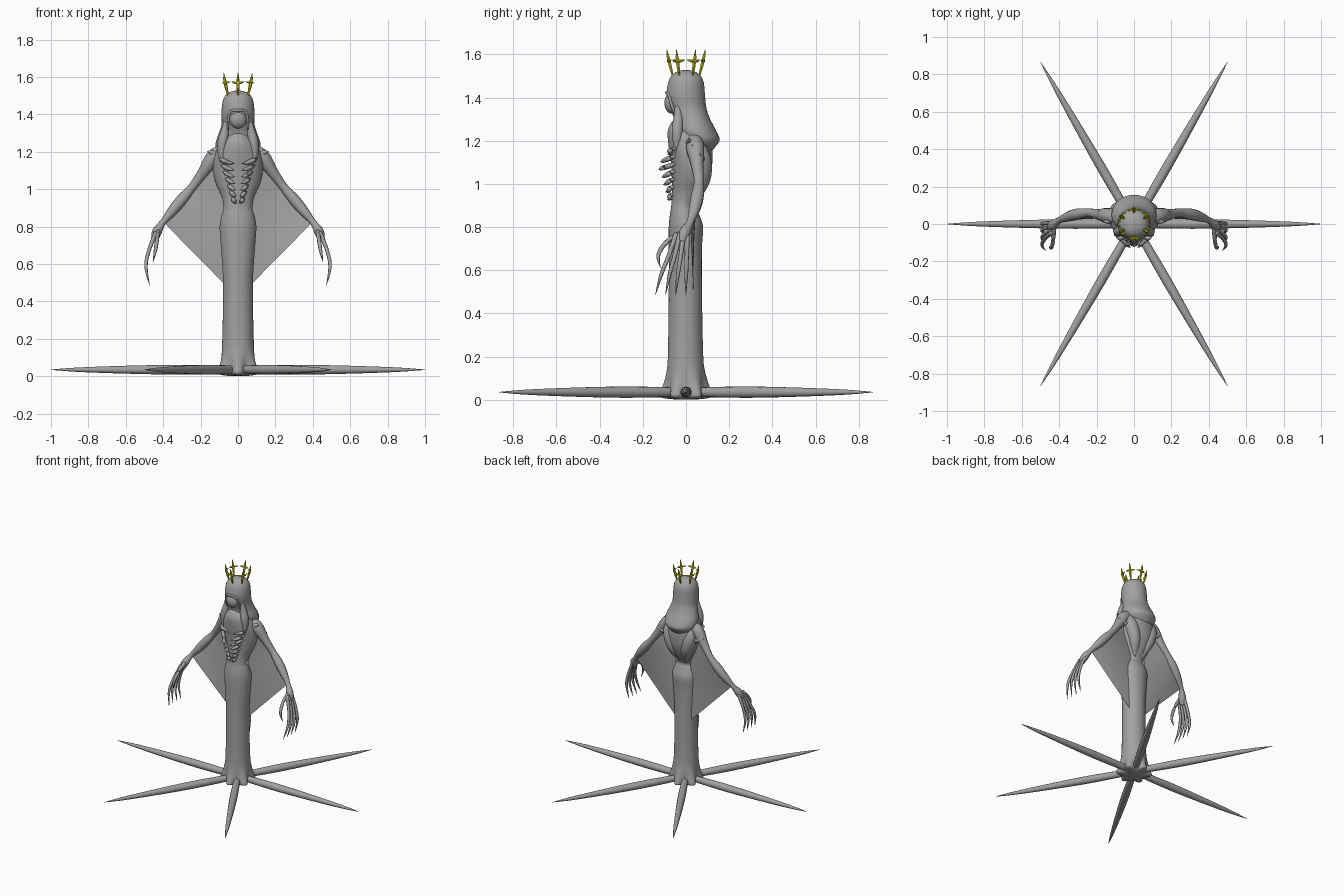
import bpy, bmesh, math
from mathutils import Vector

cube = bpy.data.objects.get("Cube")
if cube:
    bpy.data.objects.remove(cube)


def material(name, color):
    mat = bpy.data.materials.new(name)
    mat.use_nodes = True
    mat.diffuse_color = (*color, 1)
    mat.node_tree.nodes["Principled BSDF"].inputs["Base Color"].default_value = (*color, 1)
    return mat


GREY = material("ash grey", (0.36, 0.36, 0.36))
GOLD = material("bright gold", (0.68, 0.6, 0.01))


def finish(name, bm, mat, smooth=True):
    bmesh.ops.recalc_face_normals(bm, faces=bm.faces)
    mesh = bpy.data.meshes.new(name)
    bm.to_mesh(mesh)
    bm.free()
    mesh.materials.append(mat)
    obj = bpy.data.objects.new(name, mesh)
    bpy.context.collection.objects.link(obj)
    for poly in mesh.polygons:
        poly.use_smooth = smooth
    return obj


def spline(keys, steps):
    """Catmull-Rom resampling of a list of equal-length tuples."""
    keys = [Vector(k) for k in keys]
    out = []
    for i in range(len(keys) - 1):
        a, b = keys[max(i - 1, 0)], keys[i]
        c, d = keys[i + 1], keys[min(i + 2, len(keys) - 1)]
        for s in range(steps):
            t = s / steps
            out.append(b + (c - a) * (t / 2) + (a * 2 - b * 5 + c * 4 - d) * (t * t / 2)
                       + (b * 3 - a - c * 3 + d) * (t ** 3 / 2))
    return out + [keys[-1]]


def skin(bm, rings):
    """Bridge successive vertex rings and close both ends."""
    loops = [[bm.verts.new(p) for p in ring] for ring in rings]
    n = len(loops[0])
    for lo, hi in zip(loops, loops[1:]):
        for i in range(n):
            j = (i + 1) % n
            bm.faces.new((lo[i], lo[j], hi[j], hi[i]))
    bm.faces.new(loops[0])
    bm.faces.new(loops[-1])


def loft(name, rows, lobe=0.0, sides=48, steps=5):
    """Upright form from rows of height, half width, front y, back y."""
    rings = []
    for z, w, front, back in spline(rows, steps):
        flare = lobe * max(0, 1 - z / 0.18) ** 2
        ring = []
        for i in range(sides):
            a = math.tau * i / sides
            r = 1 - flare * math.cos(6 * a)
            ring.append((w * r * math.cos(a),
                         (front + back) / 2 + (back - front) / 2 * r * math.sin(a), z))
        rings.append(ring)
    bm = bmesh.new()
    skin(bm, rings)
    return finish(name, bm, GREY)


def tube(name, path, mat=GREY, sides=10, steps=5, smooth=True):
    """Swept form from path points of x, y, z, radius."""
    pts = spline(path, steps)
    centres = [p.to_3d() for p in pts]
    rings = []
    for i, c in enumerate(centres):
        t = (centres[min(i + 1, len(pts) - 1)] - centres[max(i - 1, 0)]).normalized()
        ref = Vector((0, 1, 0)) if abs(t.y) < 0.8 else Vector((1, 0, 0))
        u = t.cross(ref).normalized()
        v = t.cross(u)
        r = max(pts[i][3], 0.0008)
        rings.append([c + u * (r * math.cos(math.tau * k / sides))
                      + v * (r * math.sin(math.tau * k / sides)) for k in range(sides)])
    bm = bmesh.new()
    skin(bm, rings)
    return finish(name, bm, mat, smooth)


def flip(side, path):
    return [(side * p[0], *p[1:]) for p in path]


# Robed body with a six-lobed hem
loft("body", [
    (0, .03, -.03, .03), (.012, .098, -.098, .098), (.05, .1, -.1, .1),
    (.1, .092, -.092, .092), (.2, .084, -.084, .08), (.5, .08, -.08, .074),
    (.7, .092, -.08, .074), (.8, .098, -.08, .079), (.86, .088, -.074, .06),
    (.9, .077, -.068, .048), (.96, .088, -.066, .082), (1.03, .118, -.066, .112),
    (1.1, .133, -.07, .122), (1.17, .128, -.08, .12), (1.24, .1, -.085, .1),
    (1.28, .065, -.07, .07), (1.32, .045, -.04, .05), (1.38, .04, -.03, .05)], lobe=.24)

# Head covering, swelling into a drape behind the shoulders
loft("hood", [
    (1.14, .03, .06, .11), (1.17, .085, .01, .135), (1.205, .114, -.03, .156),
    (1.25, .119, -.05, .138), (1.3, .102, -.055, .112), (1.35, .088, -.074, .095),
    (1.41, .088, -.09, .088), (1.47, .082, -.082, .082), (1.505, .064, -.064, .064),
    (1.522, .036, -.036, .036), (1.528, .004, -.004, .004)])

# Face and the rim around it
bm = bmesh.new()
bmesh.ops.create_uvsphere(bm, u_segments=24, v_segments=14, radius=1)
for v in bm.verts:
    v.co = (v.co.x * .046, v.co.y * .034 - .066, v.co.z * .05 + 1.375)
finish("face", bm, GREY)
tube("face_rim", [(-.054, -.05, 1.32, .005), (-.052, -.068, 1.37, .007),
                  (-.04, -.08, 1.415, .007), (0, -.09, 1.422, .007),
                  (.04, -.08, 1.415, .007), (.052, -.068, 1.37, .007),
                  (.054, -.05, 1.32, .005)])

for side, label in ((1, "left"), (-1, "right")):
    # Hair falling in front of the shoulders
    tube(label + "_hair_lock", flip(side, [
        (.064, -.04, 1.36, .012), (.07, -.036, 1.31, .022), (.083, -.04, 1.25, .027),
        (.088, -.042, 1.19, .02), (.082, -.05, 1.12, .003)]))

    # Shoulder blade
    tube(label + "_shoulder_blade", flip(side, [
        (.1, .05, 1.2, .02), (.085, .07, 1.12, .046), (.055, .07, 1.02, .043),
        (.025, .035, .91, .012)]), sides=14)

    # Arm with a swelling forearm
    arm = [(.08, .04, 1.21, .03), (.13, .042, 1.17, .042), (.19, .052, 1.085, .029),
           (.245, .06, 1.01, .023), (.3, .053, .945, .03), (.35, .04, .885, .027),
           (.4, .02, .825, .017), (.432, -.005, .775, .026), (.447, -.02, .73, .018)]
    tube(label + "_arm", flip(side, arm), sides=14)

    # Long clawed fingers and thumb
    for i in range(4):
        root, tip = -.045 + .017 * i, -.142 + .047 * i
        y = [root + (tip - root) * f for f in (0, .35, .7, 1)]
        tube(f"{label}_finger_{i + 1}", flip(side, [
            (.438, y[0], .77, .012), (.477, y[1], .67, .01),
            (.492, y[2], .585, .009), (.472, y[3], .485, .001)]), sides=8)
    tube(label + "_thumb", flip(side, [
        (.428, -.02, .775, .013), (.433, -.09, .73, .011),
        (.442, -.128, .67, .009), (.455, -.118, .61, .001)]), sides=8)

    # Thin web of skin from arm to robe
    upper = [p.to_3d() for p in spline(arm[1:7], 4)]
    bm = bmesh.new()
    grid = []
    for i, p in enumerate(upper):
        f = i / (len(upper) - 1)
        inner = Vector((.06, .035, 1.16 - .68 * f))
        grid.append([bm.verts.new(p.lerp(inner, k / 6)) for k in range(7)])
    for a, b in zip(grid, grid[1:]):
        for k in range(6):
            bm.faces.new((a[k], a[k + 1], b[k + 1], b[k]))
    for v in bm.verts:
        v.co.x *= side
    finish(label + "_web", bm, GREY)

    # Exposed ribs narrowing toward the waist
    for i in range(7):
        z = 1.15 - .035 * i
        w = .1 - .0115 * i
        out = (.085, .118, .126, .112, .105, .095, .088)[i]
        tube(f"{label}_rib_{i + 1}", flip(side, [
            (w, -.045, z + .016, .004), (w * .8, -.075, z + .004, .012),
            (w * .5, -out + .015, z - .008, .01),
            (w * .15 + .004, -out, z - .014, .001)]), sides=8, steps=4)

    # Shoulder barbs
    for i in range(4):
        z = 1.2 - .022 * i
        y = .015 + .018 * i
        tube(f"{label}_shoulder_barb_{i + 1}", flip(side, [
            (.1 + .01 * i, y, z - .024, .016), (.14 + .01 * i, y, z - .004, .014),
            (.165 + .01 * i, y - .004, z + .002, .001)]), sides=8)

# Six spindle legs spread flat on the ground
for i in range(6):
    a = math.tau * i / 6
    c, s = math.cos(a), math.sin(a)
    tube(f"leg_{i + 1}", [(r * c, r * s, .035, w) for r, w in (
        (.02, .02), (.15, .024), (.35, .026), (.6, .021), (.85, .012), (1, .001))], sides=14)

# Crown of six leaning cross-shaped spikes
for i in range(6):
    a = math.tau * (i + .5) / 6
    out = Vector((math.cos(a), math.sin(a), 0))
    across = Vector((-out.y, out.x, 0))
    up = Vector((0, 0, 1))
    foot, mid, top = (out * r + up * z for r, z in ((.06, 1.495), (.079, 1.57), (.089, 1.622)))
    tube(f"crown_spike_{i + 1}", [(*foot, .004), (*mid, .009), (*top, .001)],
         GOLD, sides=6, steps=3, smooth=False)
    tip = mid - out * .012 + up * .004
    tube(f"crown_bar_{i + 1}", [
        (*(tip - across * .034), .001), (*(mid - across * .016), .007),
        (*(mid + across * .016), .007), (*(tip + across * .034), .001)],
        GOLD, sides=6, steps=2, smooth=False)
